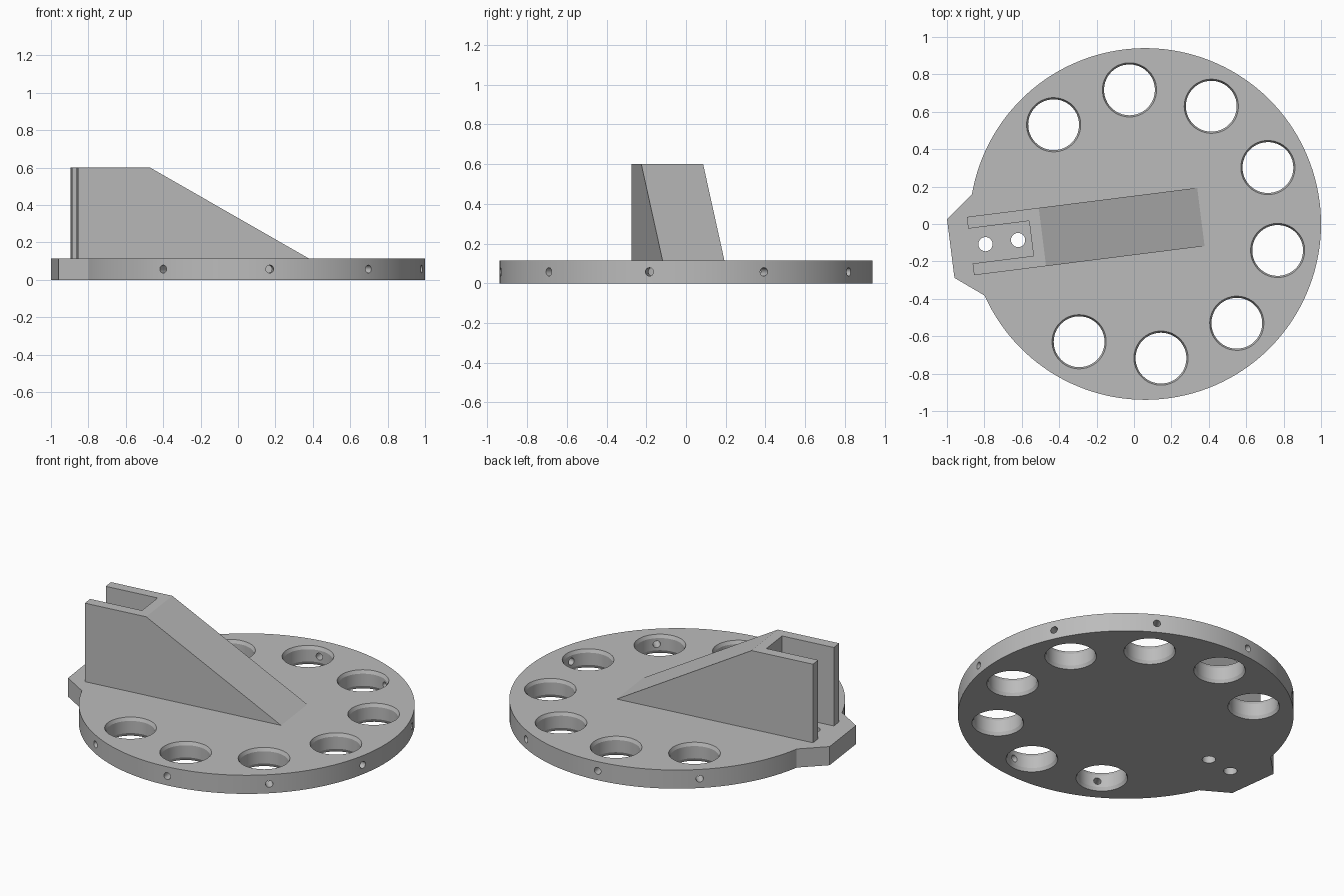
import bpy, bmesh, math
from mathutils import Matrix, Vector

CENTRE = Vector((0.06, 0, 0))
TILT = math.radians(7.2)          # arm direction
THICK, RADIUS = 0.115, 0.94
FRAME = Matrix.Translation(CENTRE) @ Matrix.Rotation(TILT, 4, 'Z')

cube = bpy.data.objects.get("Cube")
if cube:
    bpy.data.objects.remove(cube)

grey = bpy.data.materials.new("plain grey")
grey.use_nodes = True
colour = (0.5, 0.5, 0.5, 1)
grey.diffuse_color = colour
grey.node_tree.nodes["Principled BSDF"].inputs["Base Color"].default_value = colour


def add_object(name, bm):
    bmesh.ops.recalc_face_normals(bm, faces=bm.faces)
    mesh = bpy.data.meshes.new(name)
    bm.to_mesh(mesh)
    bm.free()
    mesh.materials.append(grey)
    obj = bpy.data.objects.new(name, mesh)
    bpy.context.collection.objects.link(obj)
    return obj


def prism(name, points, direction):
    """Extrude a closed outline along a direction."""
    bm = bmesh.new()
    face = bm.faces.new([bm.verts.new(p) for p in points])
    new = bmesh.ops.extrude_face_region(bm, geom=[face])["geom"]
    verts = [v for v in new if isinstance(v, bmesh.types.BMVert)]
    bmesh.ops.translate(bm, verts=verts, vec=direction)
    return add_object(name, bm)


def lathe(name, profile, matrix, steps=48):
    """Solid of revolution about local z from (radius, height) pairs."""
    bm = bmesh.new()
    rings = [[bm.verts.new(matrix @ Vector((r * math.cos(a), r * math.sin(a), z)))
              for a in (math.tau * i / steps for i in range(steps))]
             for r, z in profile]
    for low, high in zip(rings, rings[1:]):
        for i in range(steps):
            j = (i + 1) % steps
            bm.faces.new((low[i], low[j], high[j], high[i]))
    bm.faces.new(rings[0][::-1])
    bm.faces.new(rings[-1])
    return add_object(name, bm)


def cut(obj, cutters):
    for cutter in cutters:
        mod = obj.modifiers.new("cut", 'BOOLEAN')
        mod.operation, mod.solver, mod.object = 'DIFFERENCE', 'EXACT', cutter
    bpy.context.view_layer.update()
    depsgraph = bpy.context.evaluated_depsgraph_get()
    mesh = bpy.data.meshes.new_from_object(obj.evaluated_get(depsgraph))
    obj.modifiers.clear()
    obj.data = mesh
    for cutter in cutters:
        bpy.data.objects.remove(cutter)


def smooth(obj, degrees):
    bpy.ops.object.select_all(action='DESELECT')
    obj.select_set(True)
    bpy.context.view_layer.objects.active = obj
    bpy.ops.object.shade_smooth_by_angle(angle=math.radians(degrees))


# Round plate with a tapered tab at the arm end
half = math.pi - math.asin(0.272 / RADIUS)
steps = 128
outline = [(RADIUS * math.cos(a), RADIUS * math.sin(a))
           for a in (-half + 2 * half * i / steps for i in range(steps + 1))]
outline += [(-1.048, 0.158), (-1.048, -0.158)]
plate = prism("round_plate", [FRAME @ Vector((x, y, 0)) for x, y in outline],
              (0, 0, THICK))

# Ring of chamfered holes, each with a small radial hole through the rim
cutters = []
big, lip, bevel, eps = 0.136, 0.145, 0.02, 0.01
profile = [(lip, -eps), (lip, 0), (big, bevel), (big, THICK - bevel),
           (lip, THICK), (lip, THICK + eps)]
for k in range(-3, 5):
    spin = Matrix.Translation(CENTRE) @ Matrix.Rotation(math.radians(36 * k - 11.3), 4, 'Z')
    cutters.append(lathe("hole_cutter", profile,
                         spin @ Matrix.Translation((0.722, 0, 0))))
    radial = spin @ Matrix.Translation((0, 0, THICK / 2)) @ Matrix.Rotation(math.pi / 2, 4, 'Y')
    cutters.append(lathe("rim_cutter", [(0.021, 0.75), (0.021, 1)], radial, 24))

# Two mounting holes between the arm walls
for u in (-0.861, -0.685):
    cutters.append(lathe("bolt_cutter", [(0.038, -0.1), (0.038, 0.2)],
                         FRAME @ Matrix.Translation((u, 0, 0)), 32))
cut(plate, cutters)
smooth(plate, 20)

# Sloped arm with an open slot at its tall end
width = 0.157
side = [(-0.942, THICK), (0.3, THICK), (-0.554, 0.6), (-0.942, 0.6)]
arm = prism("sloped_arm", [FRAME @ Vector((u, -width, z)) for u, z in side],
            FRAME.to_3x3() @ Vector((0, 2 * width, 0)))
slot = [(-1.1, -0.094), (-0.614, -0.094), (-0.614, 0.094), (-1.1, 0.094)]
cut(arm, [prism("slot_cutter", [FRAME @ Vector((x, y, 0)) for x, y in slot], (0, 0, 1))])
